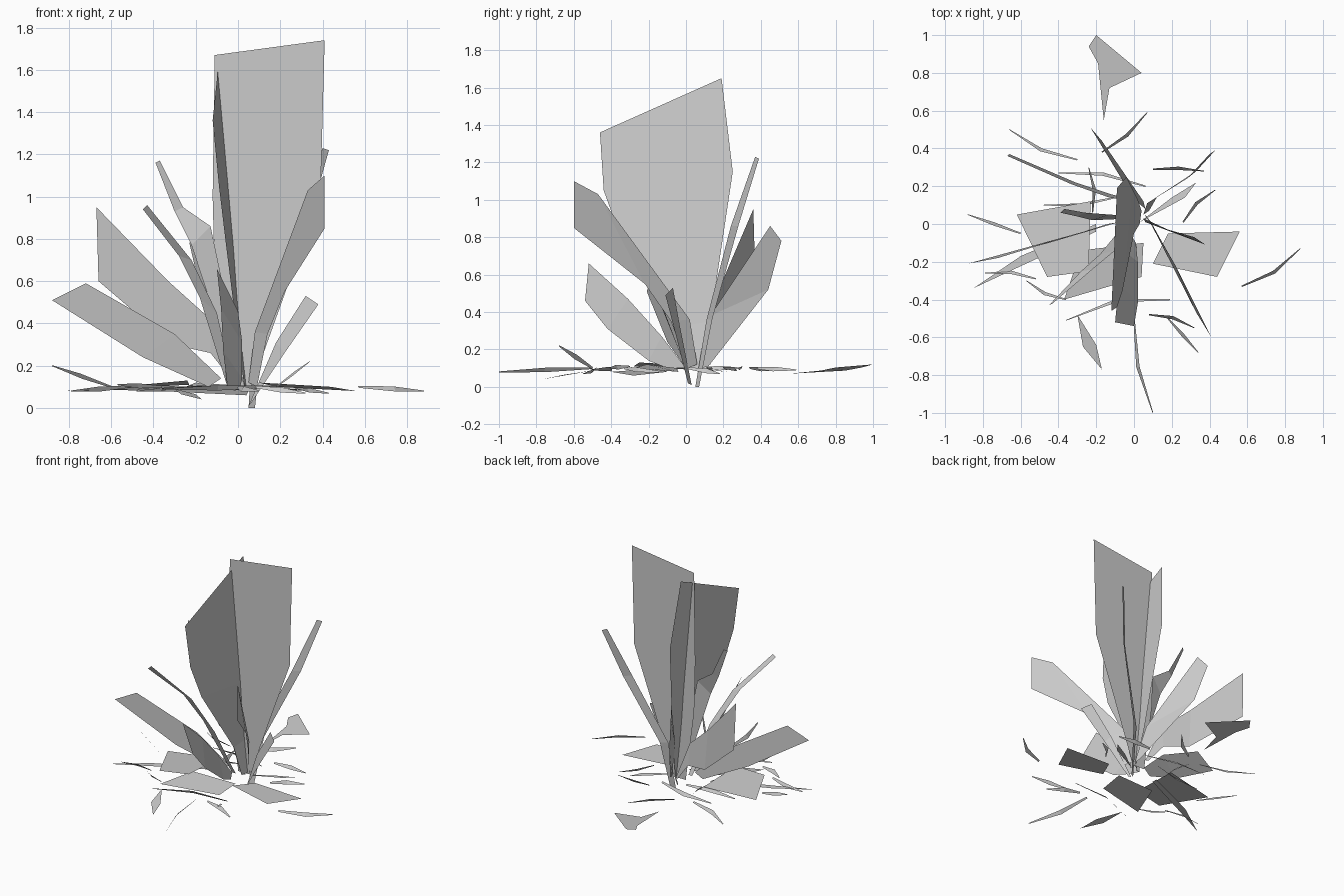
import bpy
from mathutils import Vector


def mesh(name, verts, faces):
    me = bpy.data.meshes.new(name)
    me.from_pydata([tuple(v) for v in verts], [], faces)
    ob = bpy.data.objects.new(name, me)
    bpy.context.collection.objects.link(ob)
    return ob


def blade(name, one, two):
    """Flat leaf card: two edges, base to tip, bridged by quads."""
    n = len(one)
    return mesh(name, one + two,
                [(i, i + 1, n + i + 1, n + i) for i in range(n - 1)])


def leaf(name, outline, z0, z1):
    """Ground leaf polygon, its height running from z0 to z1 round the outline."""
    n = len(outline)
    verts = [(x, y, z0 + (z1 - z0) * (1 - abs(1 - 2 * i / n)))
             for i, (x, y) in enumerate(outline)]
    return mesh(name, verts, [tuple(range(n))])


# Two tall crossed blades
blade("tall_blade_wide",
      [(-.04, .06, .09), (-.11, .06, .62), (-.12, .06, 1.0), (-.11, .06, 1.67)],
      [(.06, .06, .09), (.25, .06, .62), (.39, .06, 1.0), (.41, .06, 1.74)])
blade("tall_blade_side",
      [(.03, .0, .1), (.0, -.05, .32), (-.06, -.35, .8), (-.09, -.44, 1.05), (-.12, -.46, 1.36)],
      [(.04, .07, .1), (.02, .13, .35), (-.01, .19, .75), (-.04, .25, 1.15), (-.09, .19, 1.65)])

# Leaning blades
blade("front_right_blade",
      [(.05, .06, .12), (.08, .02, .36), (.33, -.47, 1.03), (.41, -.6, 1.1)],
      [(.09, .01, .1), (.14, -.08, .35), (.22, -.22, .55), (.41, -.6, .85)])
blade("back_blade",
      [(.06, .08, .1), (.0, .13, .38), (-.19, .45, .86)],
      [(.05, .12, .11), (-.17, .44, .52), (-.23, .51, .78)])
blade("back_left_blade",
      [(.0, .12, .12), (-.13, .14, .42), (-.33, .21, .6), (-.67, .36, .95)],
      [(-.02, .13, .12), (-.13, .16, .26), (-.31, .22, .3), (-.66, .37, .6)])
blade("left_blade",
      [(-.08, .01, .14), (-.3, -.05, .35), (-.72, -.18, .59)],
      [(-.14, .0, .1), (-.45, -.1, .24), (-.88, -.21, .51)])
blade("front_blade",
      [(-.05, .0, .1), (-.07, -.13, .27), (-.08, -.31, .47), (-.1, -.52, .66)],
      [(.01, -.1, .1), (.02, -.2, .14), (.02, -.42, .31), (.0, -.54, .46)])

# Narrow stalks
blade("back_right_stalk",
      [(.05, .05, .0), (.07, .11, .36), (.28, .24, .86), (.4, .37, 1.23)],
      [(.08, .07, .0), (.12, .14, .36), (.33, .28, .86), (.43, .39, 1.22)])
blade("left_stalk",
      [(.0, .03, .1), (-.22, .02, .77), (-.3, .04, .93), (-.39, .06, 1.16)],
      [(.03, .04, .1), (-.13, .05, .86), (-.26, .06, .95), (-.37, .08, 1.17)])
blade("front_left_stalk",
      [(-.05, .0, .1), (-.18, -.16, .52), (-.28, -.25, .72), (-.45, -.43, .94)],
      [(-.02, .0, .1), (-.1, -.14, .45), (-.22, -.24, .7), (-.43, -.42, .96)])
blade("right_stalk",
      [(.05, .03, .01), (.18, -.03, .31), (.32, -.07, .53)],
      [(.06, .01, .02), (.22, -.05, .26), (.38, -.11, .49)])

# Broad leaves lying on the ground
leaf("ground_leaf_back", [(-.2, 1), (.04, .8), (-.13, .72), (-.16, .55), (-.19, .85), (-.24, .94)], .12, .07)
leaf("ground_leaf_left", [(-.62, .05), (-.23, .12), (-.24, -.25), (-.46, -.28)], .09, .13)
leaf("ground_leaf_front", [(-.28, -.14), (.05, -.1), (.04, -.28), (-.37, -.4)], .1, .06)
leaf("ground_leaf_right", [(.1, -.21), (.18, -.05), (.56, -.04), (.44, -.28)], .12, .08)
leaf("ground_leaf_outer_left", [(-.85, -.34), (-.6, -.17), (-.2, 0), (-.2, -.04), (-.55, -.2)], .08, .1)
leaf("ground_leaf_outer_front", [(-.17, -.77), (-.2, -.64), (-.3, -.48), (-.27, -.65)], .04, .09)
leaf("ground_leaf_outer_right", [(.03, .01), (.2, .14), (.33, .22), (.27, .14)], .1, .08)

# Thin scattered strips: start x, y, end x, y, sideways bend, outer height
strips = [
    (-.3, .34, -.66, .5, .03, .09), (.57, -.33, .88, -.13, -.03, .08),
    (.0, -.5, .1, -1, -.03, .08), (-.17, .38, .07, .59, -.02, .09),
    (-.52, -.29, -.79, -.26, -.02, .08), (-.36, -.4, -.57, -.3, .02, .11),
    (.19, -.4, -.36, -.51, -.05, .09), (.08, -.48, .32, -.55, .02, .07),
    (.1, .29, .37, .28, .01, .1), (.06, .2, -.4, .27, -.03, .09),
    (-.6, -.05, -.88, .05, .0, .2), (.18, -.5, .34, -.68, .0, .22),
    (-.1, .14, -.48, .1, .02, .08), (.26, .01, .43, .18, .02, .07),
    (-.22, .06, -.24, .3, -.02, .1),
]
for k, (x0, y0, x1, y1, bend, z) in enumerate(strips):
    a, b = Vector((x0, y0, .1)), Vector((x1, y1, z))
    side = Vector((y0 - y1, x1 - x0, 0)).normalized()
    w = side * .009 + Vector((0, 0, .012))
    mid = (a + b) / 2 + side * bend
    blade("ground_strip_%02d" % k, [a - w * .4, mid - w, b - w * .2],
          [a + w * .4, mid + w, b + w * .2])
